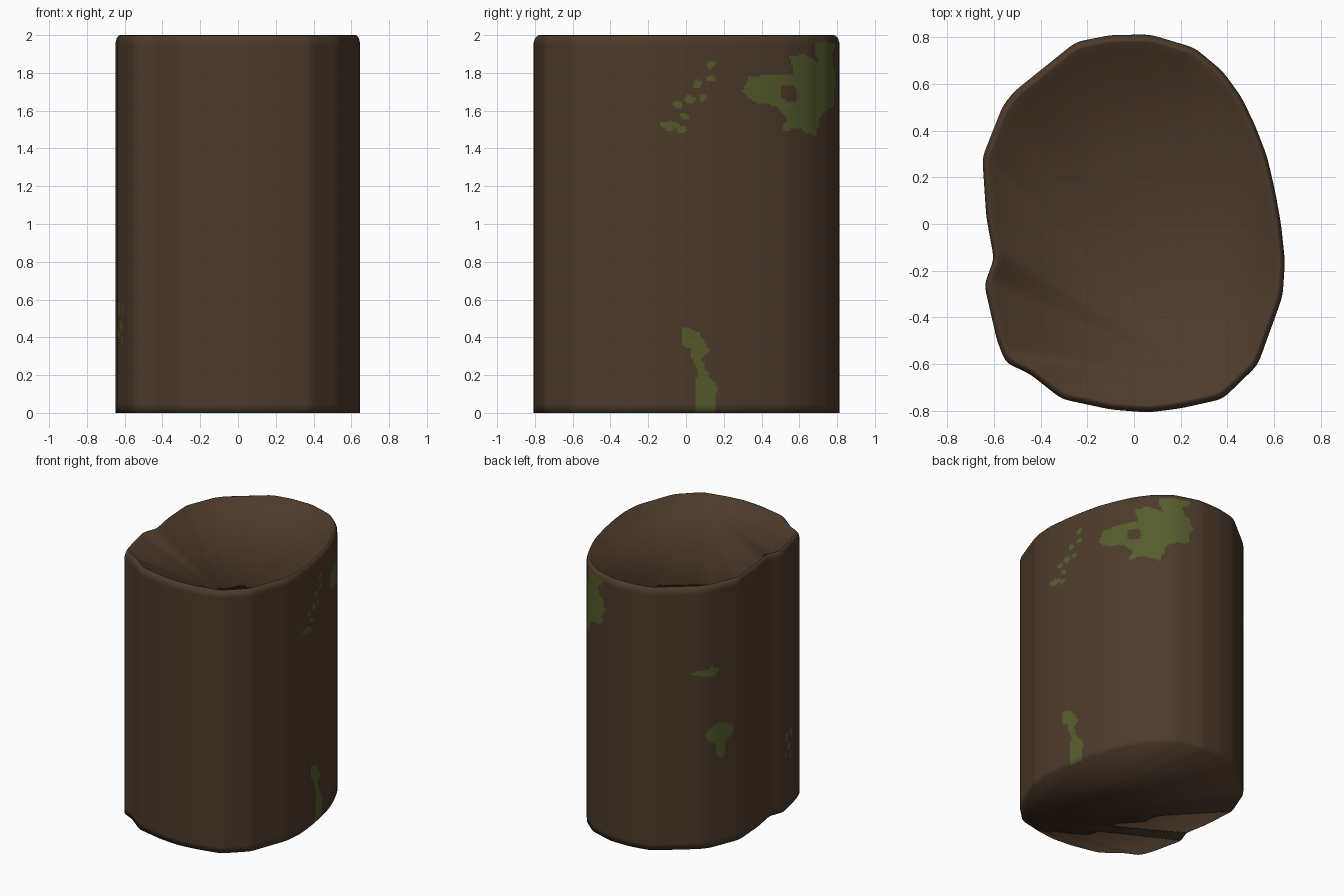
import bpy, bmesh, math
from mathutils import Vector, noise

cube = bpy.data.objects.get("Cube")
if cube:
    bpy.data.objects.remove(cube, do_unlink=True)

HEIGHT = 2.0
SIDES = 400


def make_material(name, colour):
    mat = bpy.data.materials.new(name)
    mat.use_nodes = True
    mat.diffuse_color = (*colour, 1)
    shader = mat.node_tree.nodes["Principled BSDF"]
    shader.inputs["Base Color"].default_value = (*colour, 1)
    shader.inputs["Roughness"].default_value = 0.9
    return mat


# Cross-section of the trunk, clockwise from the back
OUTLINE = [
    (.07, .812), (.26, .755), (.38, .655), (.46, .545), (.52, .42), (.57, .29),
    (.605, .14), (.63, 0), (.647, -.16), (.637, -.31), (.597, -.42),
    (.53, -.605), (.38, -.75), (.2, -.79), (.06, -.808), (-.1, -.795),
    (-.31, -.75), (-.45, -.64), (-.55, -.595), (-.587, -.5), (-.642, -.26),
    (-.6, -.15), (-.633, .03), (-.65, .285), (-.563, .505), (-.517, .565),
    (-.25, .78), (-.1, .81),
]


def resample(points, count):
    """Space points evenly along a closed outline."""
    pts = [Vector(p) for p in points]
    pairs = list(zip(pts, pts[1:] + pts[:1]))
    step = sum((b - a).length for a, b in pairs) / count
    result, offset = [], 0.0
    for a, b in pairs:
        length = (b - a).length
        while offset < length and len(result) < count:
            result.append(a.lerp(b, offset / length))
            offset += step
        offset -= length
    return result


def soften(points, rounds):
    """Round the corners slightly by averaging neighbours."""
    for _ in range(rounds):
        n = len(points)
        points = [(points[i - 1] + points[i] * 2 + points[(i + 1) % n]) / 4
                  for i in range(n)]
    return points


section = soften(resample(OUTLINE, SIDES), 7)

# Moss shapes on the +x side, as (y, z)
BIG_MOSS = [
    (.79, 1.97), (.68, 1.96), (.7, 1.86), (.62, 1.9), (.55, 1.88),
    (.57, 1.79), (.42, 1.79), (.33, 1.77), (.3, 1.7), (.33, 1.65),
    (.42, 1.64), (.48, 1.62), (.53, 1.56), (.51, 1.49), (.6, 1.51),
    (.68, 1.45), (.71, 1.57), (.785, 1.63), (.79, 1.8), (.77, 1.88),
]
STREAK = [
    (-.02, .46), (.06, .43), (.13, .33), (.09, .29), (.1, .22), (.16, .16),
    (.16, -.1), (.08, -.1), (.04, .1), (.06, .2), (.02, .35), (-.02, .36),
]
# Moss spots as (y, z, half width, half height)
RIGHT_SPOTS = [
    (.13, 1.84, .022, .024), (.13, 1.77, .024, .016), (.06, 1.74, .03, .025),
    (.02, 1.66, .024, .024), (-.04, 1.64, .024, .022), (.09, 1.67, .017, .017),
    (-.01, 1.57, .024, .022), (-.02, 1.5, .024, .022), (-.09, 1.52, .05, .025),
]
LEFT_SPOTS = [
    (.52, 1.34, .09, .022), (.49, 1.34, .03, .04), (.43, .86, .1, .08),
    (.43, .74, .035, .07), (-.32, .55, .025, .035), (-.36, .46, .03, .025),
    (-.3, .42, .025, .02), (-.4, .55, .018, .03), (-.38, .38, .02, .02),
]


def inside(shape, u, v):
    hit = False
    for (ax, ay), (bx, by) in zip(shape, shape[1:] + shape[:1]):
        if (ay > v) != (by > v) and u < ax + (v - ay) * (bx - ax) / (by - ay):
            hit = not hit
    return hit


def in_spot(spot, u, v):
    y, z, w, h = spot
    return math.hypot((u - y) / w, (v - z) / h) < 1


def is_mossy(centre):
    """Decide whether a wall face is moss, with a ragged edge."""
    wobble = noise.noise_vector(centre * 16) * 0.013
    u, v = centre.y + wobble.y, centre.z + wobble.z
    if centre.x > 0.1:
        if inside(BIG_MOSS, u, v):
            return not in_spot((.545, 1.69, .045, .045), u, v)
        return inside(STREAK, u, v) or any(in_spot(s, u, v) for s in RIGHT_SPOTS)
    return centre.x < -0.4 and any(in_spot(s, u, v) for s in LEFT_SPOTS)


# Rings up the bark, over the rounded rim and down to the slightly sunken top
WALL_ROWS = 160
WALL_FOOT, WALL_TOP = 0.045, 1.96
rings = [(1.0, 0.0)]
rings += [(1.0, WALL_FOOT + (WALL_TOP - WALL_FOOT) * i / WALL_ROWS)
          for i in range(WALL_ROWS + 1)]
wall_end = len(rings) - 1
rings += [(0.992, 1.983), (0.975, 1.998), (0.962, HEIGHT), (0.92, 1.95)]

bm = bmesh.new()
loops = [[bm.verts.new((p.x * s, p.y * s, z)) for p in section] for s, z in rings]
for row, (low, high) in enumerate(zip(loops, loops[1:])):
    for i in range(SIDES):
        j = (i + 1) % SIDES
        face = bm.faces.new((low[i], high[i], high[j], low[j]))
        if row < wall_end and is_mossy(face.calc_center_median()):
            face.material_index = 1

# Flat end caps, fanned from the front corner of the trunk
corner = min(range(SIDES), key=lambda i: (section[i] - Vector((.38, -.75))).length)
for loop in (loops[0], loops[-1]):
    fan = loop[corner:] + loop[:corner]
    for a, b in zip(fan[1:], fan[2:]):
        bm.faces.new((fan[0], a, b))
bmesh.ops.recalc_face_normals(bm, faces=bm.faces[:])
for face in bm.faces:
    face.smooth = True

mesh = bpy.data.meshes.new("log_trunk")
bm.to_mesh(mesh)
bm.free()
mesh.materials.append(make_material("bark_brown", (0.073, 0.043, 0.024)))
mesh.materials.append(make_material("moss_green", (0.092, 0.107, 0.026)))
trunk = bpy.data.objects.new("log_trunk", mesh)
bpy.context.collection.objects.link(trunk)
